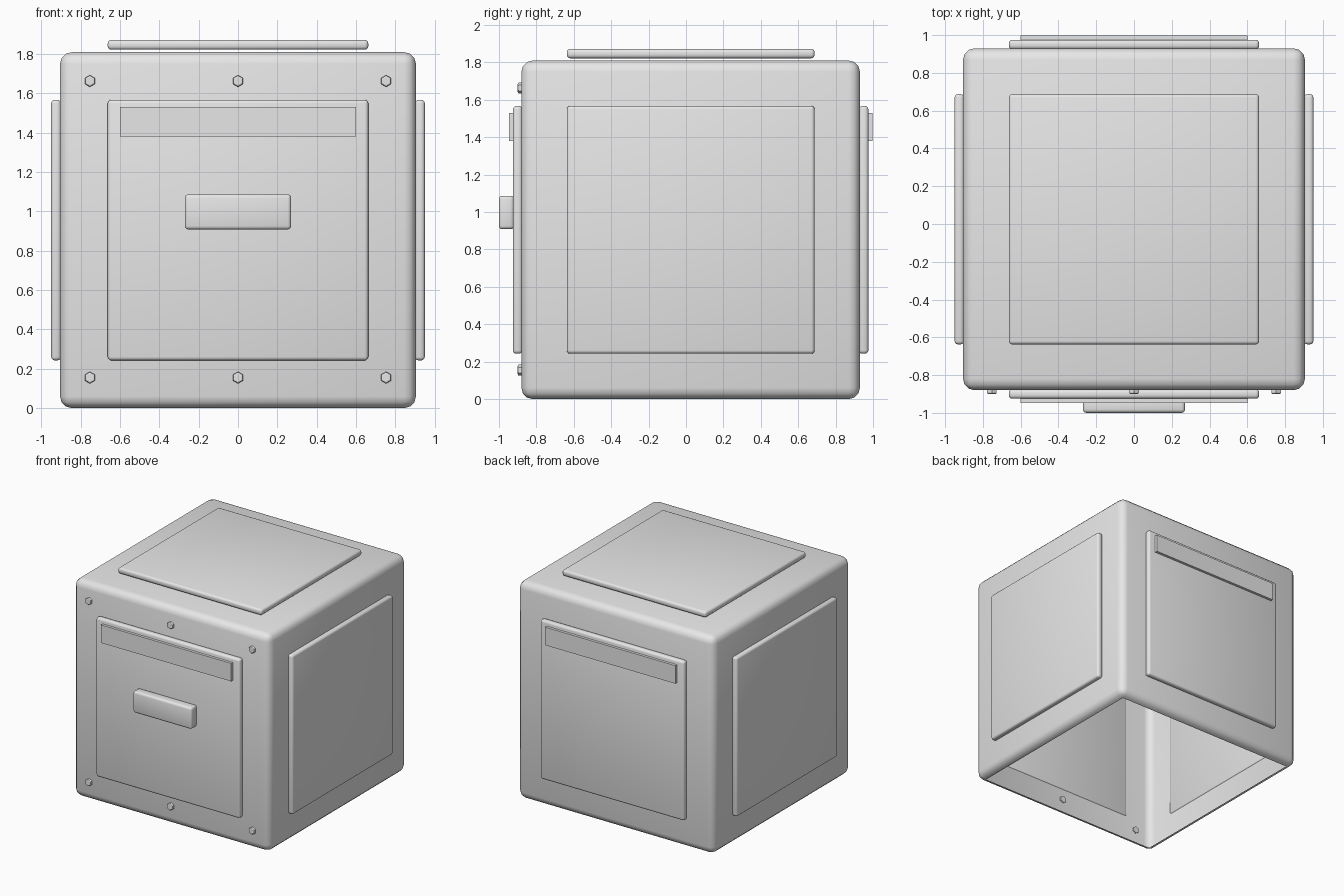
import bpy, bmesh, math
from mathutils import Matrix, Vector

cube = bpy.data.objects.get("Cube")
if cube:
    bpy.data.objects.remove(cube, do_unlink=True)

grey = bpy.data.materials.new("light_grey")
grey.use_nodes = True
grey.diffuse_color = (0.8, 0.8, 0.8, 1)
grey.node_tree.nodes["Principled BSDF"].inputs["Base Color"].default_value = (0.8, 0.8, 0.8, 1)

MID_Y, MID_Z, HALF = 0.025, 0.905, 0.905


def finish(name, bm, smooth=True):
    mesh = bpy.data.meshes.new(name)
    bm.to_mesh(mesh)
    bm.free()
    obj = bpy.data.objects.new(name, mesh)
    bpy.context.collection.objects.link(obj)
    mesh.materials.append(grey)
    if smooth:
        bpy.ops.object.select_all(action='DESELECT')
        obj.select_set(True)
        bpy.context.view_layer.objects.active = obj
        bpy.ops.object.shade_smooth_by_angle(angle=math.radians(40))
    return obj


def box(name, low, high, bevel=0, segments=3, open_bottom=False):
    """Rounded box between two opposite corners."""
    low, high = Vector(low), Vector(high)
    bm = bmesh.new()
    bmesh.ops.create_cube(bm, size=1, matrix=Matrix.Translation((low + high) / 2)
                          @ Matrix.Diagonal((*(high - low), 1)))
    if bevel:
        bmesh.ops.bevel(bm, geom=bm.edges[:], offset=bevel, segments=segments,
                        profile=0.5, affect='EDGES')
    if open_bottom:
        bm.normal_update()
        floor = [f for f in bm.faces if f.normal.z < -0.99]
        bmesh.ops.delete(bm, geom=floor, context='FACES')
    return finish(name, bm, bevel > 0)


# Hollow shell, open underneath
box("shell", (-HALF, MID_Y - HALF, 0), (HALF, MID_Y + HALF, 2 * HALF), 0.06, 3, True)

# Raised panels, slightly sunk into the walls; the top one sits just clear
P = 0.6625
y0, y1, z0, z1 = MID_Y - P, MID_Y + P, MID_Z - P, MID_Z + P
box("top_panel", (-P, y0, 1.822), (P, y1, 1.872), 0.018)
box("front_panel", (-P, -0.925, z0), (P, -0.875, z1), 0.018)
box("back_panel", (-P, 0.925, z0), (P, 0.975, z1), 0.018)
box("left_panel", (0.9, y0, z0), (0.95, y1, z1), 0.018)
box("right_panel", (-0.95, y0, z0), (-0.9, y1, z1), 0.018)

# Label strips and drawer handle
box("front_strip", (-0.6, -0.947, 1.38), (0.6, -0.91, 1.53))
box("back_strip", (-0.6, 0.96, 1.38), (0.6, 0.997, 1.53))
box("handle", (-0.27, -1.0, 0.908), (0.27, -0.92, 1.087), 0.018)

# Hexagonal bolts along the top and bottom of the front
for row, z in (("lower", 0.155), ("upper", 1.663)):
    for side, x in (("right", -0.753), ("middle", 0), ("left", 0.753)):
        bm = bmesh.new()
        place = Matrix.Translation((x, -0.885, z)) @ Matrix.Rotation(math.pi / 2, 4, 'X')
        bmesh.ops.create_cone(bm, cap_ends=True, segments=6, radius1=0.03, radius2=0.03,
                              depth=0.03, matrix=place)
        bm.normal_update()
        rim = [e for f in bm.faces if f.normal.y < -0.9 for e in f.edges]
        bmesh.ops.bevel(bm, geom=rim, offset=0.008, segments=2, profile=0.5, affect='EDGES')
        finish(f"{row}_{side}_bolt", bm, False)
